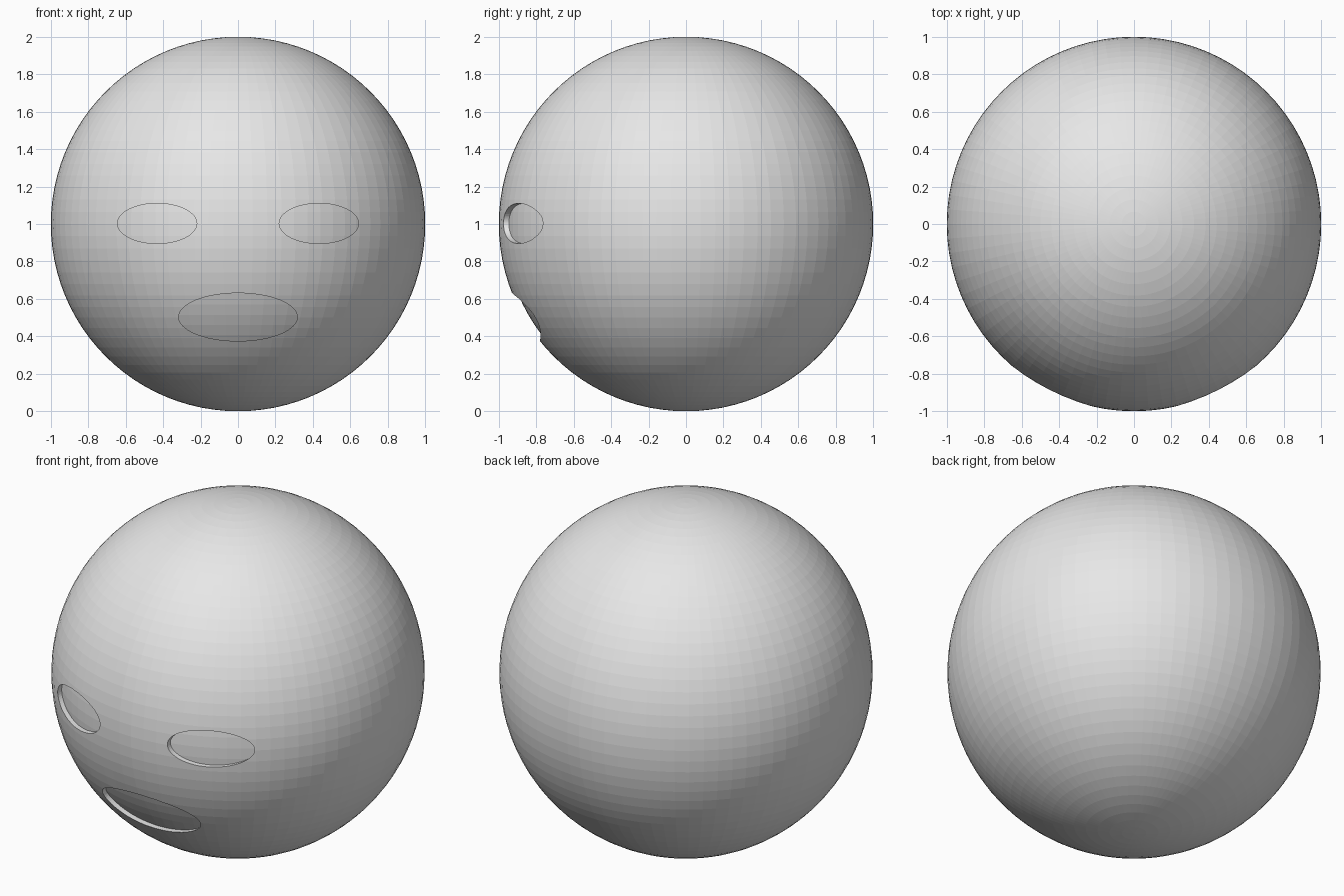
import bpy, math

if "Cube" in bpy.data.objects:
    bpy.data.objects.remove(bpy.data.objects["Cube"])

grey = bpy.data.materials.new("plain grey")
grey.diffuse_color = (0.8, 0.8, 0.8, 1)
grey.use_nodes = True
grey.node_tree.nodes["Principled BSDF"].inputs["Base Color"].default_value = grey.diffuse_color
CENTRE = (0, 0, 1)


def sphere(name, radius):
    bpy.ops.mesh.primitive_uv_sphere_add(segments=80, ring_count=48, radius=radius, location=CENTRE)
    ob = bpy.context.object
    ob.name = name
    ob.data.materials.append(grey)
    return ob


def oval(name, x, z, rx, rz):
    # oval prism pointing forward, used to press a recess into the ball
    bpy.ops.mesh.primitive_cylinder_add(vertices=64, radius=1, depth=1,
                                        location=(x, -0.8, z), rotation=(math.pi / 2, 0, 0))
    ob = bpy.context.object
    ob.name = name
    ob.scale = (rx, rz, 1)
    ob.data.materials.append(grey)
    return ob


def subtract(target, cutter):
    mod = target.modifiers.new("cut", 'BOOLEAN')
    mod.operation = 'DIFFERENCE'
    mod.solver = 'EXACT'
    mod.object = cutter
    bpy.context.view_layer.objects.active = target
    bpy.ops.object.modifier_apply(modifier=mod.name)


# ball body, and a slightly smaller core giving the recess floors
head = sphere("ball_head", 1.0)
core = sphere("core_helper", 0.972)
core.hide_render = True

# two eyes and a mouth
cutters = [oval("eye_cutter", s * 0.432, 1.003, 0.212, 0.107) for s in (-1, 1)]
cutters.append(oval("mouth_cutter", 0, 0.503, 0.317, 0.128))
for c in cutters:
    c.hide_render = True
    subtract(c, core)
    subtract(head, c)

# helpers are no longer needed
for ob in cutters + [core]:
    bpy.data.objects.remove(ob, do_unlink=True)

for p in head.data.polygons:
    p.use_smooth = False
